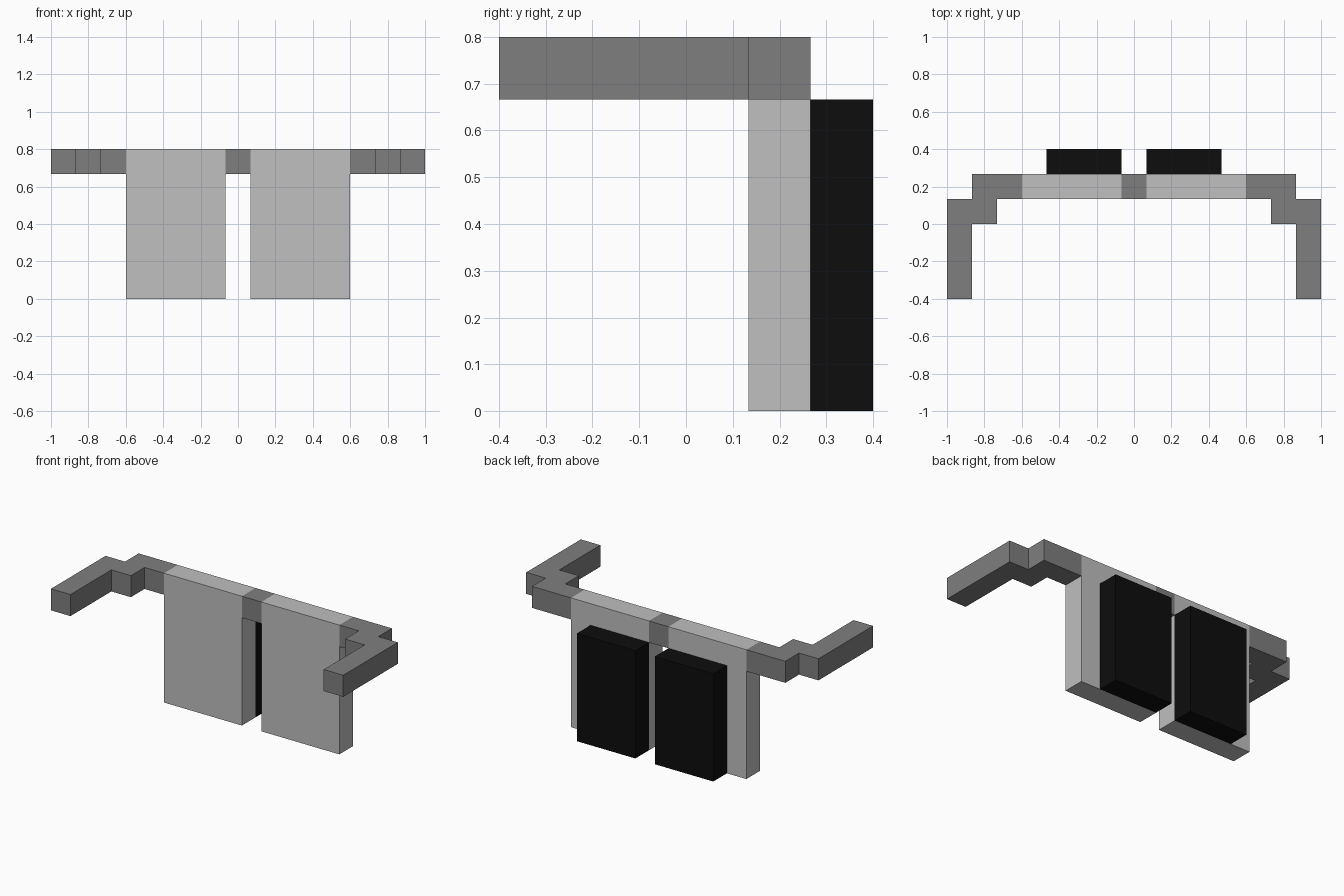
import bpy
import bmesh

if "Cube" in bpy.data.objects:
    bpy.data.objects.remove(bpy.data.objects["Cube"])

U = 1 / 15  # modelling grid step


def material(name, value):
    m = bpy.data.materials.new(name)
    m.diffuse_color = (value, value, value, 1)
    m.use_nodes = True
    m.node_tree.nodes["Principled BSDF"].inputs["Base Color"].default_value = m.diffuse_color
    return m


light_grey = material("light grey", 0.523)
mid_grey = material("mid grey", 0.212)
black = material("black", 0.004)


def prism(name, outline, z0, z1, mat):
    """Extrude an xy outline, in grid steps, from z0 to z1."""
    bm = bmesh.new()
    face = bm.faces.new([bm.verts.new((x * U, y * U, z0 * U)) for x, y in outline])
    ext = bmesh.ops.extrude_face_region(bm, geom=[face])
    verts = [g for g in ext["geom"] if isinstance(g, bmesh.types.BMVert)]
    bmesh.ops.translate(bm, verts=verts, vec=(0, 0, (z1 - z0) * U))
    bmesh.ops.recalc_face_normals(bm, faces=bm.faces)
    mesh = bpy.data.meshes.new(name)
    bm.to_mesh(mesh)
    bm.free()
    mesh.materials.append(mat)
    obj = bpy.data.objects.new(name, mesh)
    bpy.context.collection.objects.link(obj)
    return obj


def rect(x0, x1, y0, y1):
    return [(x0, y0), (x1, y0), (x1, y1), (x0, y1)]


# Stepped arm: runs outward, then forward past the panels
ARM = [(9, 2), (11, 2), (11, 0), (13, 0), (13, -6), (15, -6),
       (15, 2), (13, 2), (13, 4), (9, 4)]

for side, s in (("left", -1), ("right", 1)):
    def mirrored(points):
        return [(s * x, y) for x, y in points]

    prism(side + "_front_panel", mirrored(rect(1, 9, 2, 4)), 0, 12, light_grey)
    prism(side + "_back_block", mirrored(rect(1, 7, 4, 6)), 0, 10, black)
    prism(side + "_arm", mirrored(ARM), 10, 12, mid_grey)

# Bridge joining the two panels
prism("bridge", rect(-1, 1, 2, 4), 10, 12, mid_grey)
